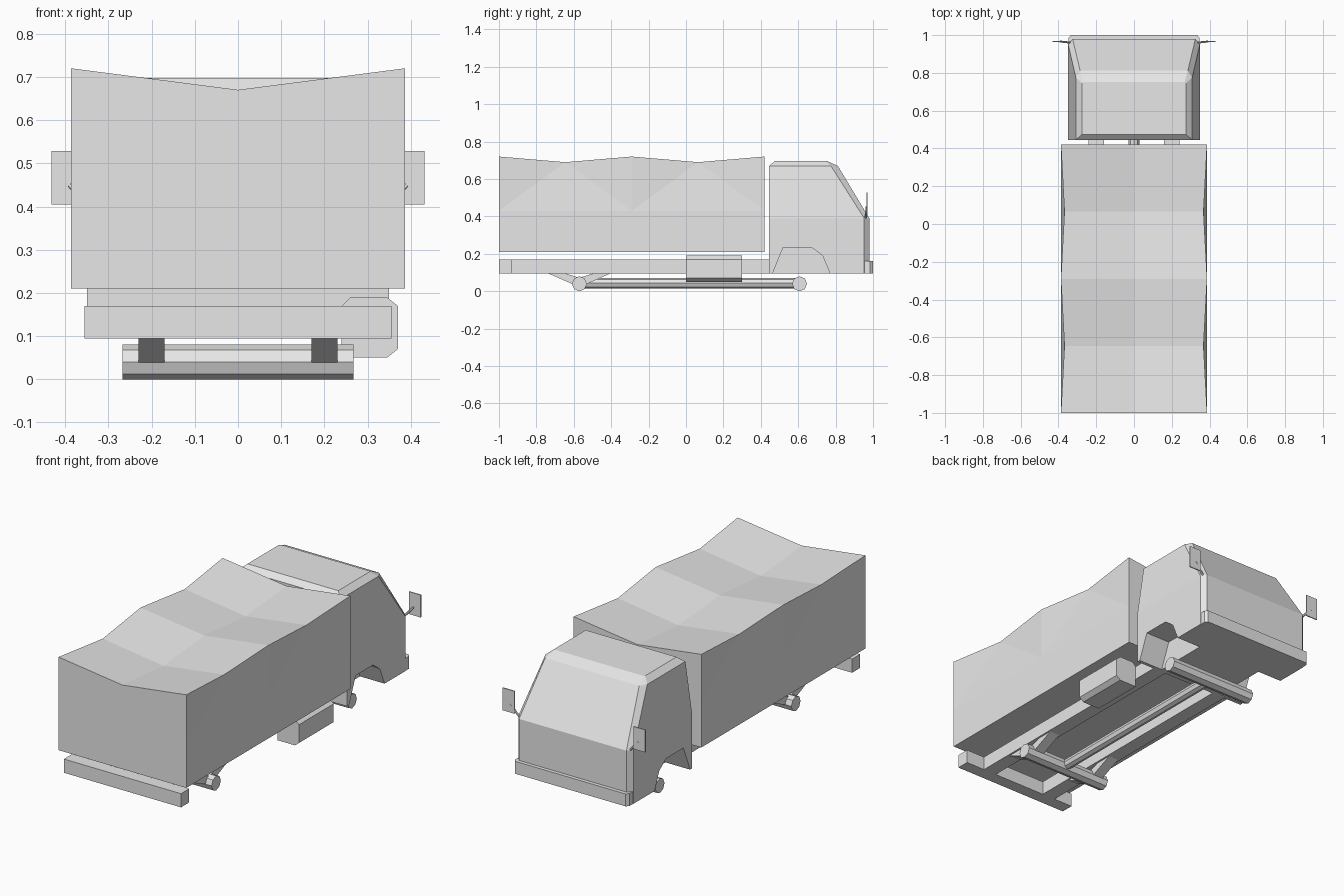
import bpy
import bmesh
from math import pi
from mathutils import Matrix, Vector

cube = bpy.data.objects.get("Cube")
if cube:
    bpy.data.objects.remove(cube, do_unlink=True)

grey = bpy.data.materials.new("light grey")
grey.use_nodes = True
COLOUR = (0.8, 0.8, 0.8, 1)
grey.diffuse_color = COLOUR
grey.node_tree.nodes["Principled BSDF"].inputs["Base Color"].default_value = COLOUR


def finish(name, bm):
    """Turn a bmesh into a flat shaded object."""
    bmesh.ops.recalc_face_normals(bm, faces=bm.faces)
    mesh = bpy.data.meshes.new(name)
    bm.to_mesh(mesh)
    bm.free()
    mesh.materials.append(grey)
    obj = bpy.data.objects.new(name, mesh)
    bpy.context.collection.objects.link(obj)
    return obj


def loft(name, rings):
    """Skin closed rings of equal length and cap both ends."""
    bm = bmesh.new()
    rows = [[bm.verts.new(p) for p in ring] for ring in rings]
    n = len(rows[0])
    for a, b in zip(rows, rows[1:]):
        for i in range(n):
            j = (i + 1) % n
            bm.faces.new((a[i], a[j], b[j], b[i]))
    bm.faces.new(rows[0])
    bm.faces.new(rows[-1])
    return finish(name, bm)


def box(name, x, y, z):
    return loft(name, [[(x[0], y[0], h), (x[1], y[0], h),
                        (x[1], y[1], h), (x[0], y[1], h)] for h in z])


def side_profile(name, points, x0, x1):
    """Extrude a (y, z) outline along x."""
    return loft(name, [[(x, y, z) for y, z in points] for x in (x0, x1)])


def rod(name, start, end, radius, sides=8):
    start, end = Vector(start), Vector(end)
    axis = end - start
    bm = bmesh.new()
    turn = Matrix.Translation((start + end) / 2) @ axis.to_track_quat("Z", "Y").to_matrix().to_4x4()
    bmesh.ops.create_cone(bm, cap_ends=True, segments=sides, radius1=radius,
                          radius2=radius, depth=axis.length, matrix=turn)
    return finish(name, bm)


# Cargo box with a sagging, rippled cover
bm = bmesh.new()
rows = []
for i in range(5):
    y = -1 + i * 0.355
    low = i % 2
    edge, drop = 0.387 - 0.019 * low, 0.03 * low
    ring = [(-0.387, 0.21), (-0.387, 0.43), (-edge, 0.72 - drop), (0, 0.67 - drop),
            (edge, 0.72 - drop), (0.387, 0.43), (0.387, 0.21)]
    rows.append([bm.verts.new((x, y, z)) for x, z in ring])
for i in range(4):
    a, b = rows[i], rows[i + 1]
    if i % 2:
        a, b = b, a
    # a is a high station, b a low one; upper sides fold towards the low point
    for k in (0, 2, 3, 5):
        bm.faces.new((a[k], a[k + 1], b[k + 1], b[k]))
    for mid, top in ((1, 2), (5, 4)):
        bm.faces.new((a[mid], a[top], b[top]))
        bm.faces.new((a[mid], b[top], b[mid]))
    bm.faces.new((a[0], b[0], b[6], a[6]))
bm.faces.new(rows[0])
bm.faces.new(rows[-1])
finish("cargo_box", bm)


# Cab: stacked rings with chamfered front corners
def cab_ring(z, side, rear, corner, front_x, front):
    half = [(side, rear), (side, corner), (front_x, front)]
    return [(x, y, z) for x, y in half] + [(-x, y, z) for x, y in reversed(half)]


cab = loft("cab", [
    cab_ring(0.095, 0.349, 0.445, 0.953, 0.325, 0.98),
    cab_ring(0.39, 0.349, 0.445, 0.953, 0.325, 0.98),
    cab_ring(0.67, 0.308, 0.445, 0.775, 0.285, 0.812),
    cab_ring(0.697, 0.275, 0.475, 0.745, 0.268, 0.752),
])

# Wheel arches cut out of both cab sides
arch = [(0.463, 0.05), (0.482, 0.14), (0.52, 0.235), (0.67, 0.235),
        (0.73, 0.19), (0.77, 0.095), (0.775, 0.05)]
arch[1] = (0.463, 0.095)
cutters = []
for s in (-1, 1):
    cutter = side_profile("arch_cutter", arch, s * 0.2, s * 0.45)
    cutter.hide_render = True
    cutters.append(cutter)
    mod = cab.modifiers.new("arch", "BOOLEAN")
    mod.operation = "DIFFERENCE"
    mod.solver = "EXACT"
    mod.object = cutter
bpy.context.view_layer.update()
cut_mesh = bpy.data.meshes.new_from_object(
    cab.evaluated_get(bpy.context.evaluated_depsgraph_get()))
cab.modifiers.clear()
cab.data = cut_mesh
for cutter in cutters:
    bpy.data.objects.remove(cutter, do_unlink=True)

# Bumpers
loft("front_bumper", [[(-0.347, 0.955, z), (0.347, 0.955, z), (0.347, 0.985, z),
                       (0.335, 1.0, z), (-0.335, 1.0, z), (-0.347, 0.985, z)]
                      for z in (0.095, 0.163)])
box("rear_bumper", (-0.355, 0.355), (-1, -0.93), (0.095, 0.17))

# Chassis rails, rear spring arms and mirrors, repeated on both sides
spring = [(-0.74, 0.097), (-0.6, 0.035), (-0.54, 0.035), (-0.4, 0.097),
          (-0.49, 0.097), (-0.57, 0.072), (-0.65, 0.097)]
for s, side in ((1, "left"), (-1, "right")):
    box(side + "_rail", (s * 0.16, s * 0.24), (-0.93, 0.447), (0.095, 0.17))
    side_profile(side + "_spring", spring, s * 0.17, s * 0.23)
    box(side + "_mirror", (s * 0.36, s * 0.432), (0.964, 0.97), (0.405, 0.528))
    rod(side + "_mirror_arm", (s * 0.335, 0.96, 0.39), (s * 0.39, 0.966, 0.45), 0.006, 6)

# Axles and drive shaft
for name, y in (("rear_axle", -0.57), ("front_axle", 0.607)):
    rod(name, (-0.267, y, 0.04), (0.267, y, 0.04), 0.04)
rod("drive_shaft", (0, -0.57, 0.043), (0, 0.607, 0.043), 0.028)

# Fuel tank with chamfered edges
tank = [(0.24, 0.05), (0.345, 0.05), (0.37, 0.07), (0.37, 0.17),
        (0.345, 0.19), (0.26, 0.19), (0.24, 0.17)]
loft("fuel_tank", [[(x, y, z) for x, z in tank] for y in (0, 0.3)])
